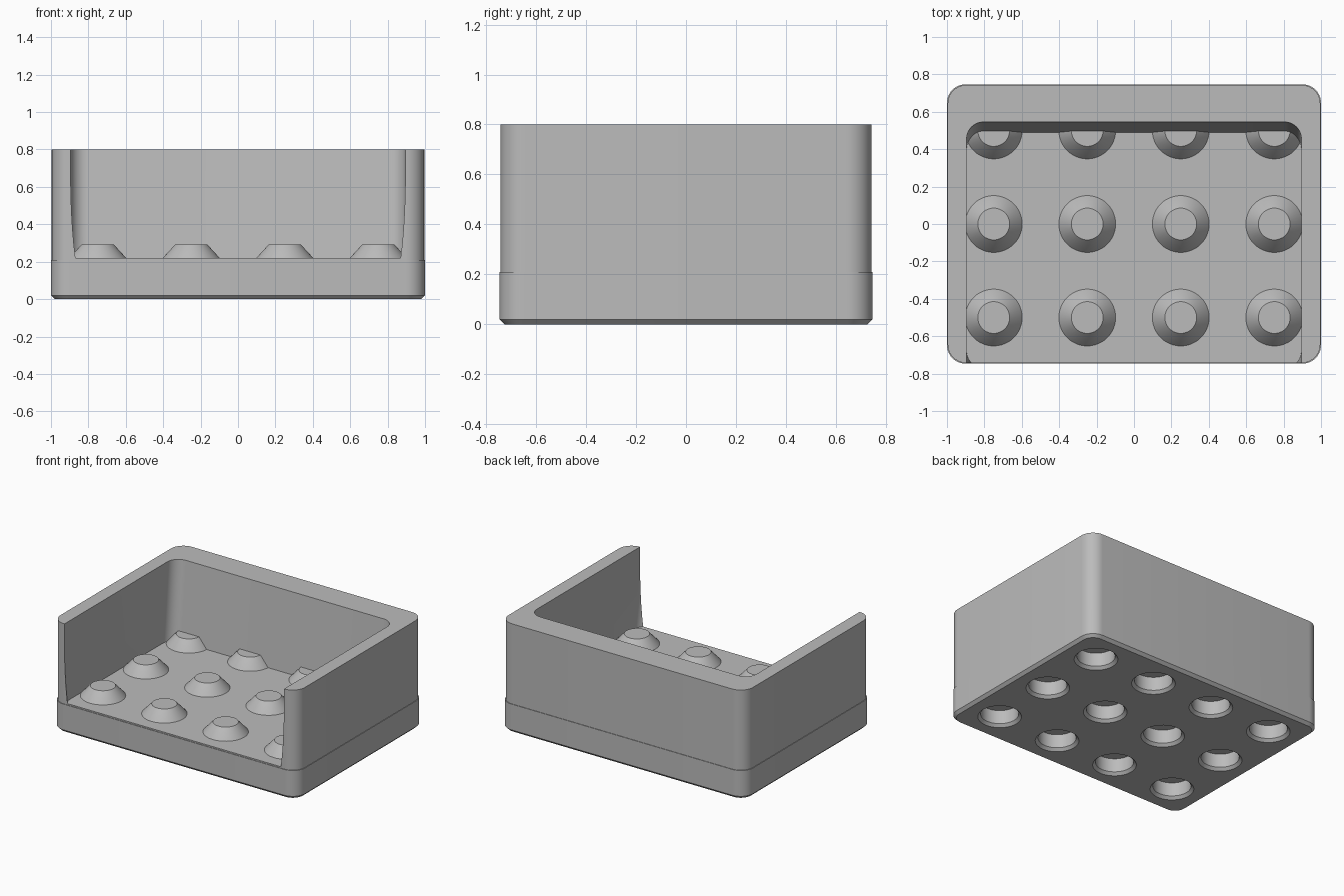
import bpy
import bmesh
from math import sin, cos, pi, radians

cube = bpy.data.objects.get("Cube")
if cube:
    bpy.data.objects.remove(cube, do_unlink=True)

grey = bpy.data.materials.new("plain grey")
grey.use_nodes = True
COLOUR = (0.5, 0.5, 0.5, 1)
grey.diffuse_color = COLOUR
grey.node_tree.nodes["Principled BSDF"].inputs["Base Color"].default_value = COLOUR


def loft(name, rings):
    """Closed solid through rings of points, listed from bottom to top."""
    bm = bmesh.new()
    loops = [[bm.verts.new(p) for p in ring] for ring in rings]
    for low, high in zip(loops, loops[1:]):
        n = len(low)
        for i in range(n):
            j = (i + 1) % n
            bm.faces.new((low[i], low[j], high[j], high[i]))
    bm.faces.new(loops[0][::-1])
    bm.faces.new(loops[-1])
    mesh = bpy.data.meshes.new(name)
    bm.to_mesh(mesh)
    bm.free()
    mesh.materials.append(grey)
    obj = bpy.data.objects.new(name, mesh)
    bpy.context.collection.objects.link(obj)
    return obj


def rounded(half_x, front, back, r, z, steps=10):
    """Ring of a rounded rectangle."""
    centres = [(half_x - r, back - r), (r - half_x, back - r),
               (r - half_x, front + r), (half_x - r, front + r)]
    ring = []
    for quarter, (cx, cy) in enumerate(centres):
        for k in range(steps + 1):
            a = (quarter + k / steps) * pi / 2
            ring.append((cx + r * cos(a), cy + r * sin(a), z))
    return ring


def circle(x, y, r, z, n=48):
    return [(x + r * cos(2 * pi * i / n), y + r * sin(2 * pi * i / n), z)
            for i in range(n)]


def activate(obj):
    bpy.ops.object.select_all(action='DESELECT')
    obj.select_set(True)
    bpy.context.view_layer.objects.active = obj


def cut(obj, cutter):
    mod = obj.modifiers.new("cut", 'BOOLEAN')
    mod.operation = 'DIFFERENCE'
    mod.solver = 'EXACT'
    mod.object = cutter
    activate(obj)
    bpy.ops.object.modifier_apply(modifier=mod.name)
    bpy.data.objects.remove(cutter, do_unlink=True)


def smooth(obj):
    activate(obj)
    bpy.ops.object.shade_smooth_by_angle(angle=radians(25))


GRID = [(x, y) for y in (-0.5, 0, 0.5) for x in (-0.75, -0.25, 0.25, 0.75)]

# Base block with a chamfered foot
base = loft("base", [rounded(0.98, -0.727, 0.727, 0.08, 0),
                     rounded(1, -0.747, 0.747, 0.1, 0.02),
                     rounded(1, -0.747, 0.747, 0.1, 0.21)])

# Round sockets with flared mouths under the base
for x, y in GRID:
    cut(base, loft("socket_cutter", [circle(x, y, 0.165, -0.02),
                                     circle(x, y, 0.127, 0.02),
                                     circle(x, y, 0.127, 0.12)]))
smooth(base)

# Upper tray: open-fronted cavity whose back wall leans
walls = loft("tray_walls", [rounded(0.996, -0.743, 0.743, 0.1, 0.205),
                            rounded(0.996, -0.743, 0.743, 0.1, 0.8)])
cut(walls, loft("cavity_cutter", [rounded(0.895, -0.77, 0.49, 0.09, 0.22),
                                  rounded(0.895, -0.864, 0.555, 0.09, 0.9)]))
smooth(walls)

# Tapered studs on the tray floor
for x, y in GRID:
    smooth(loft("floor_stud", [circle(x, y, 0.155, 0.215),
                               circle(x, y, 0.152, 0.22),
                               circle(x, y, 0.085, 0.293)]))
